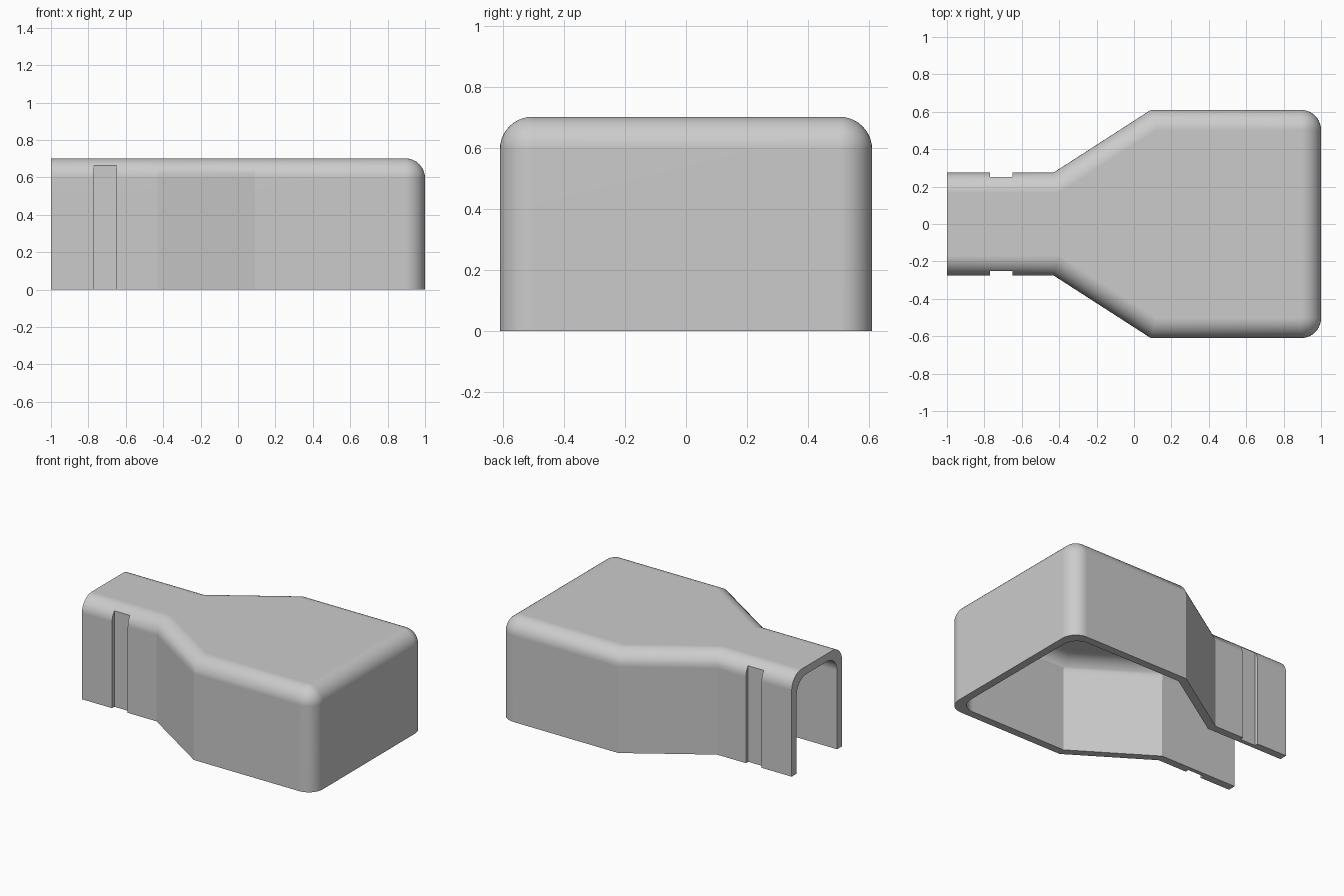
import bpy, bmesh
from math import atan2, cos, sin, tan, pi

cube = bpy.data.objects.get("Cube")
if cube:
    bpy.data.objects.remove(cube)

TOP, WALL, R, SEG = 0.702, 0.054, 0.107, 10
NECK, BODY = 0.275, 0.61            # half widths
X_NECK, X_BODY = -0.43, 0.09        # where the taper starts and ends
SHIFT = tan(atan2(BODY - NECK, X_BODY - X_NECK) / 2)

grey = bpy.data.materials.new("grey_plastic")
grey.use_nodes = True
grey.diffuse_color = (0.6, 0.6, 0.6, 1)
grey.node_tree.nodes["Principled BSDF"].inputs["Base Color"].default_value = (0.6, 0.6, 0.6, 1)


def outline(d, radius):
    """Plan outline moved inward by d, open at the neck end."""
    half = [(-1, NECK - d), (X_NECK + d * SHIFT, NECK - d), (X_BODY + d * SHIFT, BODY - d)]
    for i in range(SEG + 1):
        a = pi / 2 * (1 - i / SEG)
        half.append((1 - d - radius + radius * cos(a), BODY - d - radius + radius * sin(a)))
    return half + [(x, -y) for x, y in reversed(half)]


def skin(bm, wall):
    """Stacked rings: straight side, then a rounded top edge."""
    steps = [(0, 0)] + [(R * (1 - cos(a)), TOP - wall - R + R * sin(a))
                        for a in (pi / 2 * i / SEG for i in range(SEG + 1))]
    rings = [[bm.verts.new((x, y, z)) for x, y in outline(wall + d, R - d)] for d, z in steps]
    for low, high in zip(rings, rings[1:]):
        for i in range(len(low) - 1):
            bm.faces.new((low[i], low[i + 1], high[i + 1], high[i]))
    bm.faces.new(rings[-1])
    return rings


# Hollow cover, open below and at the neck
bm = bmesh.new()
outer, inner = skin(bm, 0), skin(bm, WALL)
for i in range(len(outer[0]) - 1):
    bm.faces.new((outer[0][i], outer[0][i + 1], inner[0][i + 1], inner[0][i]))
for k in range(len(outer) - 1):
    for e in (0, -1):
        bm.faces.new((outer[k][e], outer[k + 1][e], inner[k + 1][e], inner[k][e]))
bm.faces.new((outer[-1][0], outer[-1][-1], inner[-1][-1], inner[-1][0]))
bmesh.ops.remove_doubles(bm, verts=bm.verts, dist=1e-5)
bmesh.ops.recalc_face_normals(bm, faces=bm.faces)
mesh = bpy.data.meshes.new("cover_shell")
bm.to_mesh(mesh)
bm.free()
mesh.materials.append(grey)
cover = bpy.data.objects.new("cover_shell", mesh)
bpy.context.collection.objects.link(cover)

# Upright grooves on both sides of the neck
for side in (-1, 1):
    bpy.ops.mesh.primitive_cube_add(size=1, location=(-0.71, side * 0.35, 0.35))
    cutter = bpy.context.object
    cutter.name = "groove_cutter"
    cutter.scale = (0.12, 0.2, 1)
    cutter.data.materials.append(grey)
    bpy.context.view_layer.update()
    groove = cover.modifiers.new("groove", "BOOLEAN")
    groove.operation = "DIFFERENCE"
    groove.solver = "EXACT"
    groove.object = cutter
    bpy.ops.object.select_all(action="DESELECT")
    cover.select_set(True)
    bpy.context.view_layer.objects.active = cover
    bpy.ops.object.modifier_apply(modifier=groove.name)
    bpy.data.objects.remove(cutter)

# Smooth rounded edges, crisp corners
bpy.ops.object.shade_smooth_by_angle(angle=pi / 6)
weighted = cover.modifiers.new("flat_sides", "WEIGHTED_NORMAL")
weighted.keep_sharp = True
